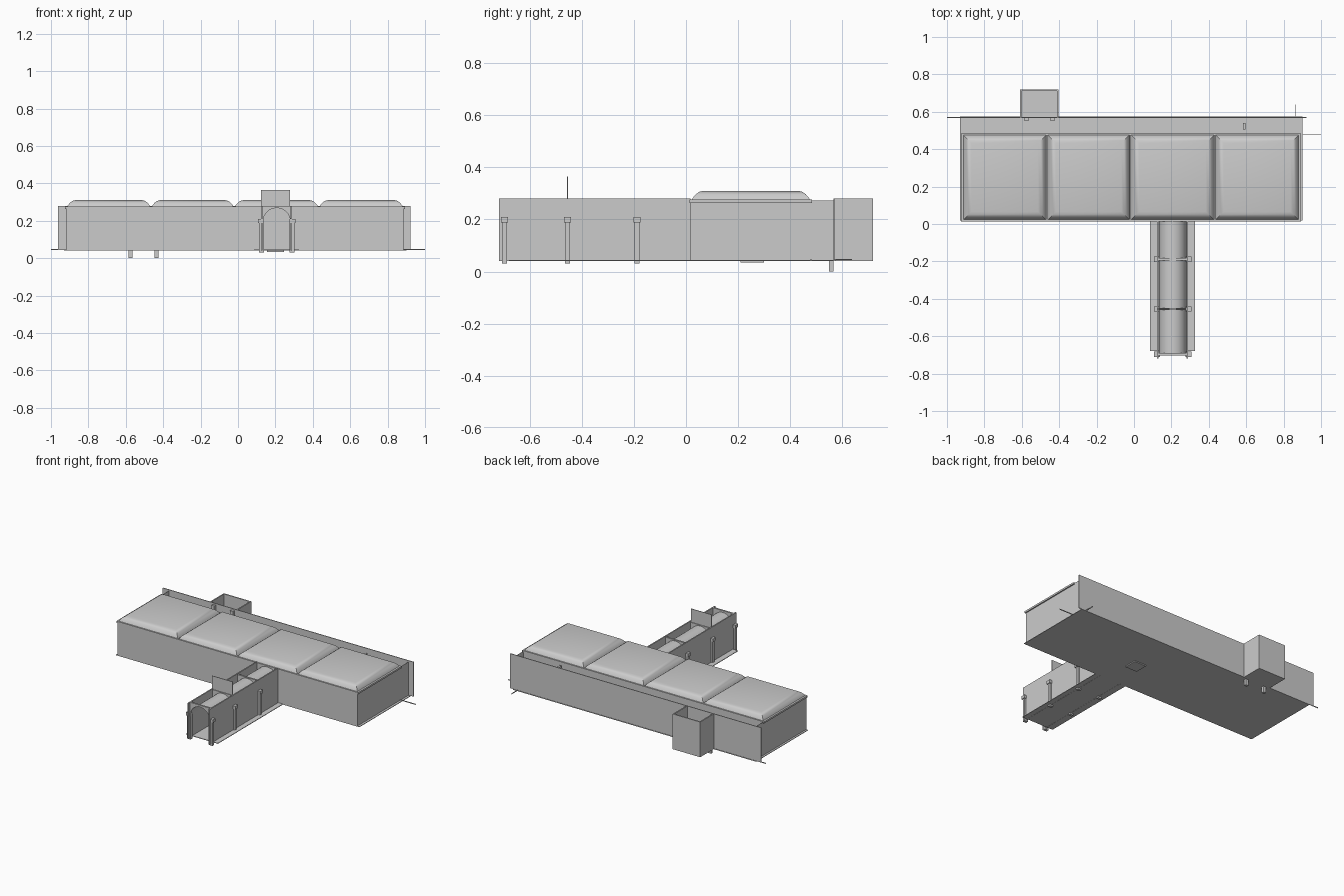
import bpy, math

if "Cube" in bpy.data.objects:
    bpy.data.objects.remove(bpy.data.objects["Cube"])


def mesh(name, verts, faces):
    me = bpy.data.meshes.new(name)
    me.from_pydata(verts, [], faces)
    me.update()
    ob = bpy.data.objects.new(name, me)
    bpy.context.collection.objects.link(ob)
    return ob


def box(name, x0, x1, y0, y1, z0, z1):
    v = [(x, y, z) for z in (z0, z1) for x, y in ((x0, y0), (x1, y0), (x1, y1), (x0, y1))]
    f = [(3, 2, 1, 0), (4, 5, 6, 7)] + [(i, (i + 1) % 4, (i + 1) % 4 + 4, i + 4) for i in range(4)]
    return mesh(name, v, f)


def wall(name, pts, z0, z1):
    # upright single-sheet wall following a floor path
    n = len(pts)
    v = [(x, y, z) for z in (z0, z1) for x, y in pts]
    return mesh(name, v, [(i, i + 1, i + 1 + n, i + n) for i in range(n - 1)])


def arch_points(r, cx, cz, n=16):
    return [(cx - r * math.cos(math.pi * i / n), cz + r * math.sin(math.pi * i / n)) for i in range(n + 1)]


X0, X1, Y0, Y1, YB = -0.917, 0.885, 0.018, 0.48, 0.568
ZF, ZT = 0.045, 0.272

# Main hall shell
wall("hall_walls", [(X0, YB), (X0, Y0), (X1, Y0), (X1, YB)], ZF, ZT)
wall("hall_rear_inner_wall", [(X0, Y1), (X1, Y1)], ZF, ZT)
box("hall_floor", -0.93, 0.90, Y0, 0.575, 0.041, ZF)
box("hall_back_wall", -0.963, 0.922, 0.567, 0.572, ZF, 0.28)
box("floor_hatch", 0.155, 0.245, 0.21, 0.30, 0.034, 0.041)

# Eave trim around the roof
e = 0.008
for nm, a in {"front": (X0 - e, X1 + e, Y0 - 0.004, Y0 + e), "rear": (X0 - e, X1 + e, Y1 - e, Y1 + 0.004),
              "left": (X0 - e, X0 + e, Y0, Y1), "right": (X1 - e, X1 + e, Y0, Y1)}.items():
    box("eave_" + nm, *a, 0.264, 0.276)

# Four roof panels with rounded, mitred edges
profile = [(0.002, 0.27), (0.008, 0.283), (0.02, 0.297), (0.033, 0.306), (0.048, 0.31)]
edges = [X0, -0.465, -0.02, 0.432, X1]
for k in range(4):
    v, f = [], []
    for d, z in profile:
        a, b = edges[k] + d, edges[k + 1] - d
        v += [(a, Y0 + d, z), (b, Y0 + d, z), (b, Y1 - d, z), (a, Y1 - d, z)]
    for j in range(len(profile) - 1):
        f += [(4 * j + i, 4 * j + (i + 1) % 4, 4 * j + 4 + (i + 1) % 4, 4 * j + 4 + i) for i in range(4)]
    t = len(v) - 4
    f.append((t, t + 1, t + 2, t + 3))
    ob = mesh("roof_panel", v, f)
    ob.data.shade_smooth()
    bpy.context.view_layer.objects.active = ob
    ob.select_set(True)
    bpy.ops.object.shade_smooth_by_angle(angle=math.radians(35))
    ob.select_set(False)

# Entrance tunnel: floor, side walls, vault
CX, HW = 0.207, 0.083
box("tunnel_walkway", 0.085, 0.325, -0.68, Y0, 0.041, ZF)
for s in (-1, 1):
    a, b = sorted((CX + s * HW, CX + s * (HW - 0.008)))
    box("tunnel_wall", a, b, -0.718, Y0, 0.04, 0.28)
arc = arch_points(0.073, CX, 0.195)
n = len(arc)
vault = mesh("tunnel_vault", [(x, y, z) for y in (-0.70, Y0) for x, z in arc],
             [(i, i + 1, i + 1 + n, i + n) for i in range(n - 1)])
vault.data.shade_smooth()

# Arched ribs closing the space above the vault, and posts with caps outside
for y in (-0.697, -0.455, -0.188):
    top = [(CX - HW + 2 * HW * i / (n - 1), 0.28 if y < -0.6 else 0.274) for i in range(n)]
    v = [(x, yy, z) for yy in (y - 0.006, y + 0.006) for x, z in arc + top]
    m = 2 * n
    f = []
    for i in range(n - 1):
        f += [(i, i + 1, n + i + 1, n + i), (m + i, m + n + i, m + n + i + 1, m + i + 1),
              (i, m + i, m + i + 1, i + 1), (n + i, n + i + 1, m + n + i + 1, m + n + i)]
    mesh("tunnel_arch", v, f)
    for s in (-1, 1):
        a, b = sorted((CX + s * (HW - 0.014), CX + s * (HW + 0.012)))
        box("tunnel_post", a, b, y - 0.009, y + 0.009, 0.03, 0.19)
        a, b = sorted((CX + s * (HW - 0.014), CX + s * (HW + 0.018)))
        box("tunnel_post_cap", a, b, y - 0.014, y + 0.014, 0.189, 0.21)
# Upright sign board across the tunnel
box("tunnel_board", 0.124, 0.278, -0.457, -0.453, 0.274, 0.365)

# Open-topped rear annex with two posts
ax0, ax1, ay = -0.61, -0.403, 0.719
box("annex_floor", ax0, ax1, 0.57, ay, 0.041, ZF)
box("annex_wall_left", ax0, ax0 + e, 0.57, ay, ZF, 0.28)
box("annex_wall_right", ax1 - e, ax1, 0.57, ay, ZF, 0.28)
box("annex_wall_back", ax0, ax1, ay - e, ay, ZF, 0.28)
for x in (-0.575, -0.435):
    box("annex_post", x - 0.011, x + 0.011, 0.55, 0.567, 0.0, 0.27)

# Corridor bracket and thin rails at the rear corners
box("corridor_bracket", 0.583, 0.596, 0.505, 0.54, 0.2, 0.262)
box("side_rail_right", 0.87, 1.0, 0.478, 0.482, 0.044, 0.049)
box("side_rail_left", -1.0, -0.90, 0.568, 0.572, 0.044, 0.049)
box("rear_rail", 0.863, 0.867, 0.47, 0.638, 0.044, 0.049)
